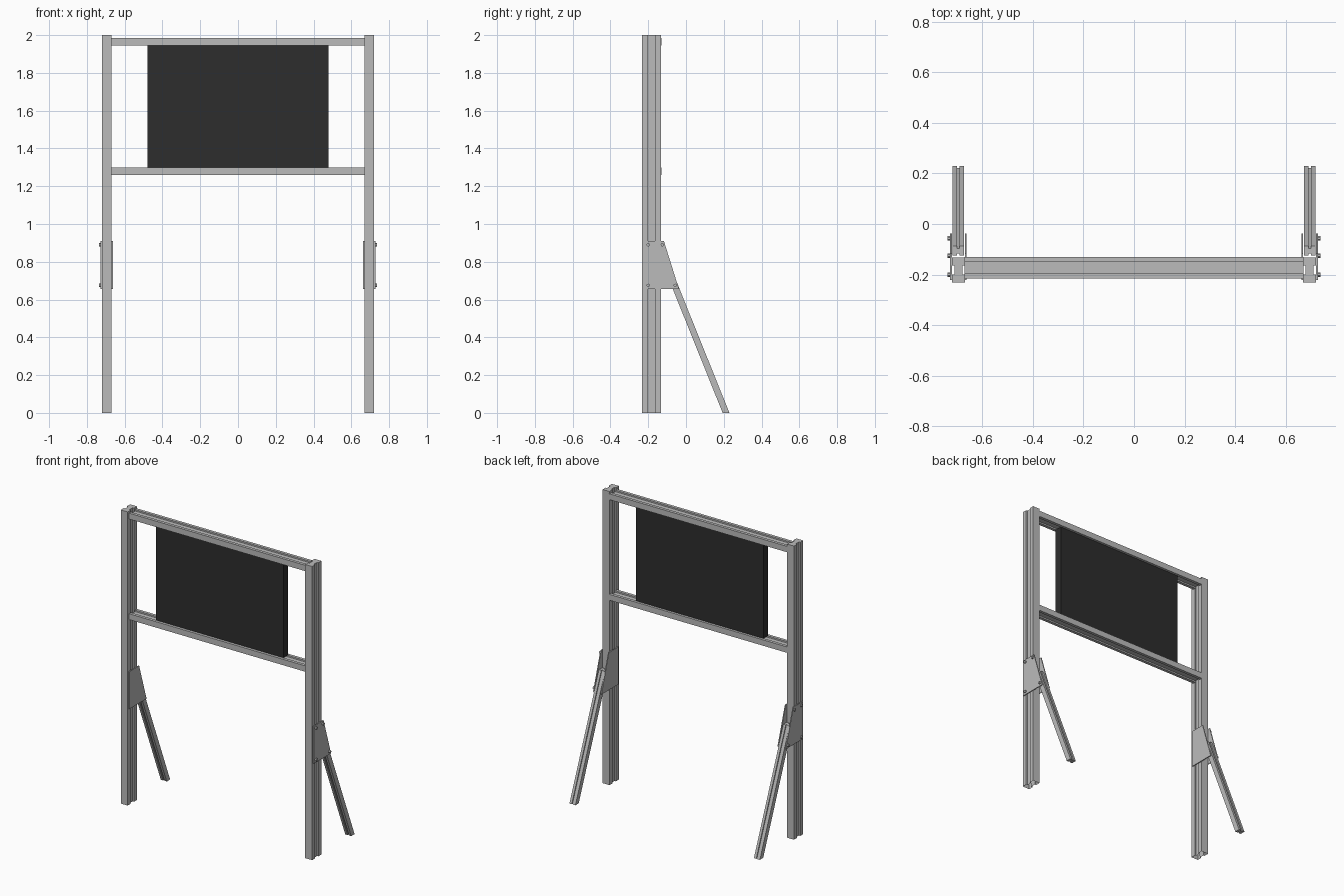
import bpy, bmesh
from mathutils import Vector

cube = bpy.data.objects.get("Cube")
if cube:
    bpy.data.objects.remove(cube)


def material(name, value):
    m = bpy.data.materials.new(name)
    m.use_nodes = True
    col = (value, value, value, 1)
    m.diffuse_color = col
    m.node_tree.nodes["Principled BSDF"].inputs["Base Color"].default_value = col
    return m


GREY = material("aluminium grey", 0.5)
BLACK = material("screen black", 0.026)


def prism(name, outline, start, end, mat=GREY, hollow=0):
    """Sweep an outline of points from offset start to offset end."""
    bm = bmesh.new()
    a = [bm.verts.new(Vector(p) + Vector(start)) for p in outline]
    b = [bm.verts.new(Vector(p) + Vector(end)) for p in outline]
    first = bm.faces.new(a)
    bm.faces.new(b)
    for i in range(len(a)):
        j = (i + 1) % len(a)
        bm.faces.new((a[i], a[j], b[j], b[i]))
    bmesh.ops.recalc_face_normals(bm, faces=bm.faces)
    if hollow:
        # open the start end of the section
        bmesh.ops.inset_region(bm, faces=[first], thickness=0.005)
        bmesh.ops.translate(bm, verts=first.verts,
                            vec=(Vector(end) - Vector(start)).normalized() * hollow)
    me = bpy.data.meshes.new(name)
    bm.to_mesh(me)
    bm.free()
    me.materials.append(mat)
    ob = bpy.data.objects.new(name, me)
    bpy.context.collection.objects.link(ob)
    return ob


def grooved(half_u, half_v, slot, depth):
    """Rectangle in (u, v) with a slot in both of its v-running long sides."""
    side = [(half_u, -half_v), (half_u, -slot), (half_u - depth, -slot),
            (half_u - depth, slot), (half_u, slot), (half_u, half_v)]
    return side + [(-u, -v) for u, v in side]


def bolt(name, x, y, z, sign):
    bpy.ops.mesh.primitive_cylinder_add(vertices=12, radius=0.009, depth=0.01,
                                        location=(x + sign * 0.005, y, z),
                                        rotation=(0, 1.5708, 0))
    ob = bpy.context.object
    ob.name = name
    ob.data.materials.append(GREY)
    bpy.ops.object.shade_smooth_by_angle()


POST_X, POST_Y = 0.695, -0.182
PLATE = [(-0.222, 0.655), (-0.037, 0.655), (-0.117, 0.91), (-0.222, 0.91)]

for side, s in (("left", 1), ("right", -1)):
    # upright post with a groove down both sides
    prism(side + "_post",
          [(s * POST_X + u, POST_Y + v, 0) for u, v in grooved(0.026, 0.05, 0.018, 0.01)],
          (0, 0, 0), (0, 0, 2), hollow=0.05)

    # sloping brace, cut level at both ends, slotted along front and back
    prism(side + "_brace",
          [(s * POST_X + v, u, 0) for u, v in grooved(0.018, 0.0225, 0.005, 0.008)],
          (0, 0.212, 0), (0, -0.106, 0.79))

    # gusset plates on both faces of the post
    for label, x in (("outer", POST_X + 0.026), ("inner", POST_X - 0.032)):
        prism(f"{side}_{label}_plate", [(s * x, y, z) for y, z in PLATE],
              (0, 0, 0), (s * 0.006, 0, 0))

    # bolt heads on the outer plate
    for i, (y, z) in enumerate([(-0.2, 0.89), (-0.125, 0.89), (-0.2, 0.675), (-0.057, 0.675)]):
        bolt(f"{side}_bolt_{i + 1}", s * (POST_X + 0.032), y, z, s)

# horizontal rails with a groove along top and bottom
for name, z in (("lower_rail", 1.28), ("upper_rail", 1.965)):
    prism(name, [(0, -0.173 + v, z + u) for u, v in grooved(0.02, 0.0425, 0.022, 0.01)],
          (-0.67, 0, 0), (0.67, 0, 0))

# display panel held between the rails
prism("screen_panel", [(-0.48, 0, 1.3), (0.48, 0, 1.3), (0.48, 0, 1.945), (-0.48, 0, 1.945)],
      (0, -0.197, 0), (0, -0.147, 0), BLACK)
